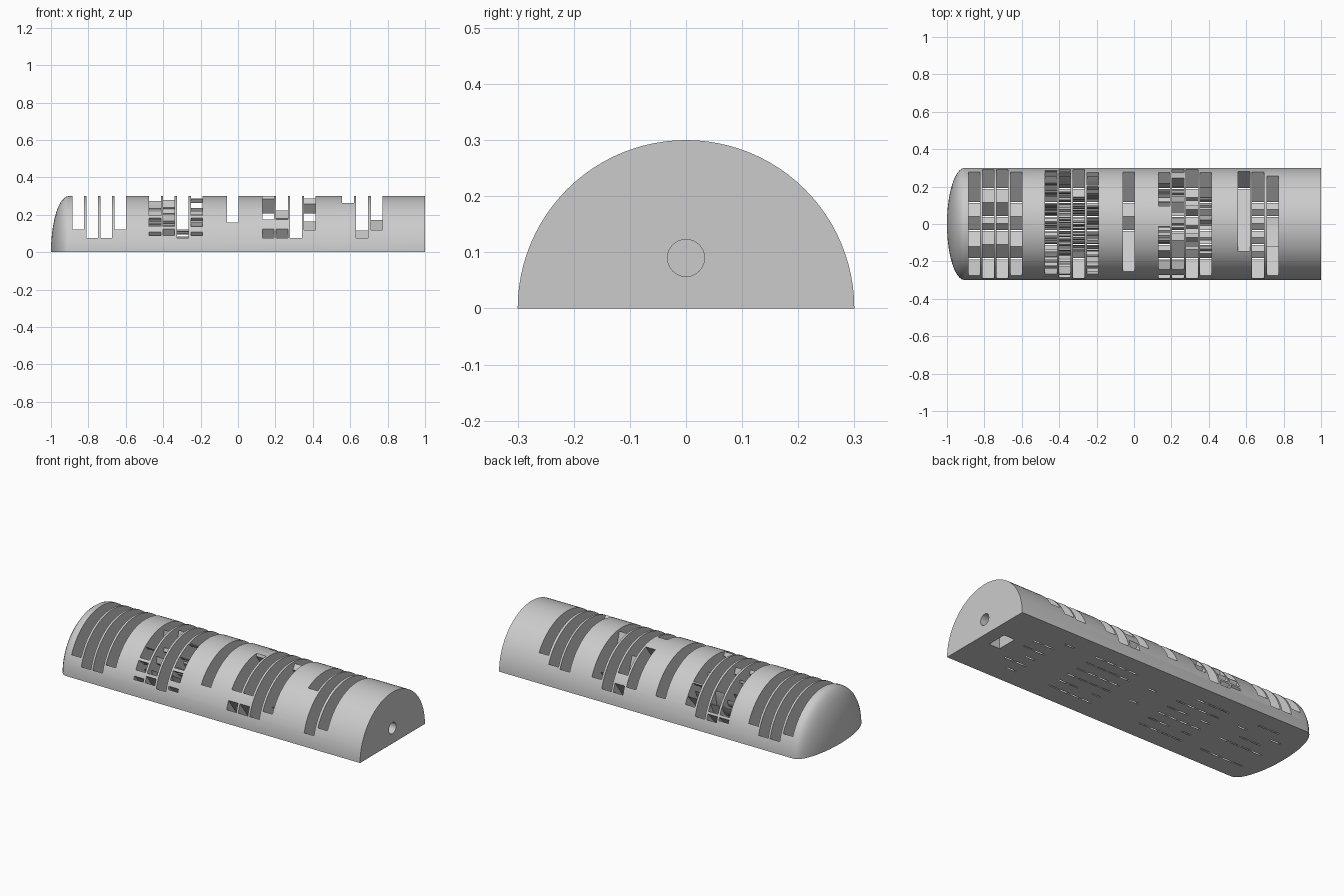
import bpy, bmesh, math

if "Cube" in bpy.data.objects:
    bpy.data.objects.remove(bpy.data.objects["Cube"])

R, SEG = 0.3, 48
FAN = 54                                   # half of the light fan, degrees
ROWS = [0.19, 0.115, 0.04, -0.035, -0.11, -0.185]
SLIT = 0.0035                              # half width of a floor slit
GLYPHS = {
    0: ".##. #..# #..# #..# #..# .##.",
    1: "..#. .##. ..#. ..#. ..#. .###",
    2: "###. ...# ..#. .#.. #... ####",
    3: "###. ...# .##. ...# ...# ###.",
    4: "..#. .##. #.#. #### ..#. ..#.",
    5: "#### #... ###. ...# ...# ###.",
}

grey = bpy.data.materials.new("grey")
grey.diffuse_color = (0.6, 0.6, 0.6, 1)
grey.use_nodes = True
grey.node_tree.nodes["Principled BSDF"].inputs["Base Color"].default_value = grey.diffuse_color


def make_object(name, bm):
    bmesh.ops.recalc_face_normals(bm, faces=bm.faces)
    mesh = bpy.data.meshes.new(name)
    bm.to_mesh(mesh)
    bm.free()
    mesh.materials.append(grey)
    ob = bpy.data.objects.new(name, mesh)
    bpy.context.collection.objects.link(ob)
    return ob


def prism(bm, profile, x0, x1):
    """Extrude a (y, z) outline along x."""
    a = [bm.verts.new((x0, y, z)) for y, z in profile]
    b = [bm.verts.new((x1, y, z)) for y, z in profile]
    n = len(a)
    bm.faces.new(a)
    bm.faces.new(b[::-1])
    for i in range(n):
        bm.faces.new((a[i], b[i], b[(i + 1) % n], a[(i + 1) % n]))


# Half-round body with a domed left end
bm = bmesh.new()
profile = [(1.0, R)] + [(-0.905 - 0.095 * math.sin(t), R * math.cos(t))
                        for t in (math.pi / 2 * k / 10 for k in range(10))]
rings = [[bm.verts.new((x, r * math.cos(math.pi * i / SEG),
                        r * math.sin(math.pi * i / SEG) if i < SEG else 0))
          for i in range(SEG + 1)] for x, r in profile]
pole = bm.verts.new((-1, 0, 0))
for p, q in zip(rings, rings[1:]):
    for i in range(SEG):
        bm.faces.new((p[i], p[i + 1], q[i + 1], q[i]))
for i in range(SEG):
    bm.faces.new((rings[-1][i], rings[-1][i + 1], pole))
bm.faces.new(rings[0])
bm.faces.new([r[0] for r in rings] + [pole] + [r[-1] for r in reversed(rings)])
body = make_object("sundial_body", bm)

# Light wedges, gathered so that wedges sharing one cutter never overlap
wedges = {}


def add_wedge(x0, x1, y, a0, a1):
    def far(a):
        a = math.radians(a)
        return (y + 0.75 * math.sin(a), 0.75 * math.cos(a))
    outline = [(y - SLIT, -0.02), (y + SLIT, -0.02), (y + SLIT, 0),
               far(a1), far(a0), (y - SLIT, 0)]
    key = 0
    while any(x0 < e[1] and e[0] < x1 for e in wedges.get(key, [])):
        key += 1
    wedges.setdefault(key, []).append((x0, x1, outline))


def columns(start):
    return [(start + 0.0745 * c, start + 0.0745 * c + 0.062) for c in range(4)]


def add_digits(start, sequence):
    """Cut a digit display; each digit owns one equal slice of the fan."""
    step = 2 * FAN / len(sequence)
    for c, (x0, x1) in enumerate(columns(start)):
        for r, y in enumerate(ROWS):
            lit = [GLYPHS[d].split()[r][c] == "#" for d in sequence] + [False]
            first = None
            for k, on in enumerate(lit):
                if on and first is None:
                    first = k
                elif not on and first is not None:
                    add_wedge(x0, x1, y, FAN - k * step + 0.4, FAN - first * step - 0.4)
                    first = None


# Constant digit at the domed end
for c, (x0, x1) in enumerate(columns(-0.885)):
    if c in (0, 3):
        spans = [(0.115, -FAN, FAN), (-0.035, -FAN, FAN), (-0.185, -36, 45)]
    else:
        spans = [(0.19, -45, FAN), (0.04, -45, 45), (-0.035, -45, 45), (-0.185, -FAN, 45)]
    for y, a0, a1 in spans:
        add_wedge(x0, x1, y, a0, a1)

# Fast display, colon and slow display
add_digits(-0.475, [0, 2, 4] * 6)
for row in (1, 3):
    add_wedge(-0.06, 0.002, ROWS[row], -FAN, FAN)
add_digits(0.13, [0, 1, 2, 3, 4, 5])

# Leading digit near the mounting end
add_wedge(0.557, 0.62, 0.19, -52, 39)
for y in ROWS[1:]:
    add_wedge(0.632, 0.695, y, -FAN, FAN)
for y, a0, a1 in ((0.115, -FAN, 0), (0.04, -30, FAN), (-0.11, -FAN, -5)):
    add_wedge(0.71, 0.772, y, a0, a1)

cutters = []
for key, items in wedges.items():
    bm = bmesh.new()
    for x0, x1, outline in items:
        prism(bm, outline, x0, x1)
    cutters.append(make_object("light_cutter", bm))

# Mounting hole in the flat end and nut pocket in the floor
bm = bmesh.new()
prism(bm, [(0.033 * math.cos(math.tau * i / 32), 0.09 + 0.033 * math.sin(math.tau * i / 32))
           for i in range(32)], 0.8, 1.05)
cutters.append(make_object("mount_hole_cutter", bm))
bm = bmesh.new()
prism(bm, [(-0.06, -0.02), (0.06, -0.02), (0.06, 0.15), (-0.06, 0.15)], 0.85, 0.92)
cutters.append(make_object("nut_pocket_cutter", bm))

for cutter in cutters:
    cutter.hide_render = True
    mod = body.modifiers.new("cut", "BOOLEAN")
    mod.operation, mod.solver, mod.object = "DIFFERENCE", "MANIFOLD", cutter

# Keep the finished body only
graph = bpy.context.evaluated_depsgraph_get()
result = bpy.data.meshes.new_from_object(body.evaluated_get(graph))
body.modifiers.clear()
body.data = result
for cutter in cutters:
    bpy.data.objects.remove(cutter)
result.materials.clear()
result.materials.append(grey)
bpy.context.view_layer.objects.active = body
body.select_set(True)
bpy.ops.object.shade_smooth_by_angle(angle=math.radians(30))
